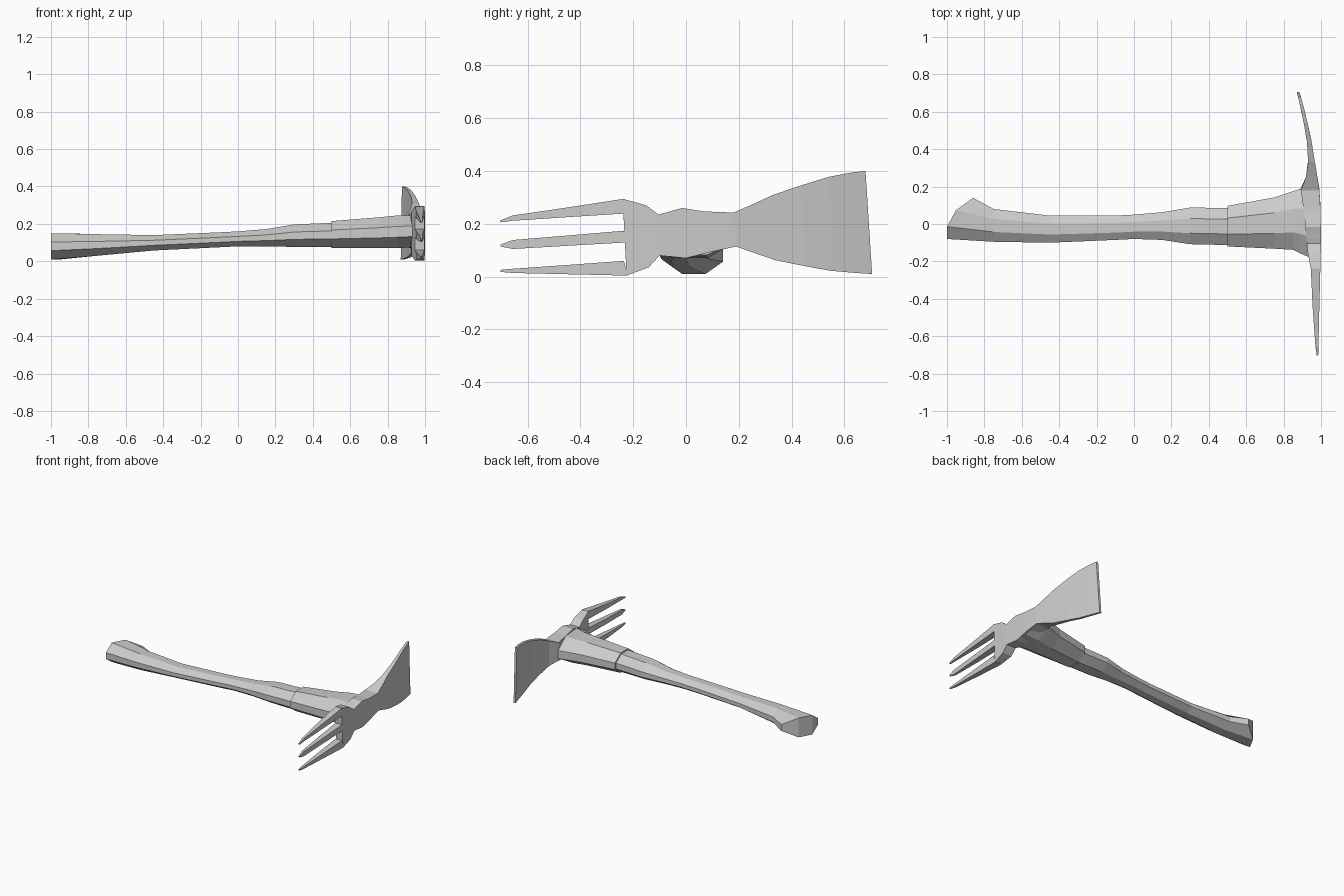
import bpy
import bmesh

old = bpy.data.objects.get("Cube")
if old:
    bpy.data.objects.remove(old, do_unlink=True)

grey = bpy.data.materials.new("plain grey")
grey.use_nodes = True
colour = (0.6, 0.6, 0.6, 1)
grey.diffuse_color = colour
grey.node_tree.nodes["Principled BSDF"].inputs["Base Color"].default_value = colour

OCTAGON = [(1, .33), (.4, 1), (-.4, 1), (-1, .33),
           (-1, -.33), (-.4, -1), (.4, -1), (1, -.33)]


def finish(name, bm):
    bmesh.ops.recalc_face_normals(bm, faces=bm.faces)
    mesh = bpy.data.meshes.new(name)
    bm.to_mesh(mesh)
    bm.free()
    mesh.materials.append(grey)
    obj = bpy.data.objects.new(name, mesh)
    bpy.context.collection.objects.link(obj)
    return obj


def bridge(bm, rings):
    for a, b in zip(rings, rings[1:]):
        n = len(a)
        for i in range(n):
            j = (i + 1) % n
            bm.faces.new((a[i], a[j], b[j], b[i]))


def loft(name, sections, slant=None):
    """Eight-sided shaft along x; each section is x, y0, y1, z0, z1."""
    bm = bmesh.new()
    rings = []
    for k, (x, y0, y1, z0, z1) in enumerate(sections):
        ring = []
        for u, v in OCTAGON:
            y = (y0 + y1) / 2 + u * (y1 - y0) / 2
            z = (z0 + z1) / 2 + v * (z1 - z0) / 2
            ring.append(bm.verts.new((x + (slant(y) if slant and k == 0 else 0), y, z)))
        rings.append(ring)
    bridge(bm, rings)
    for r in (rings[0], rings[-1]):
        for i in range(3):
            bm.faces.new((r[i], r[i + 1], r[6 - i], r[7 - i]))
    return finish(name, bm)


def lookup(table, y):
    """Straight-line interpolation in rows of (y, value)."""
    if y <= table[0][0]:
        return table[0][1]
    for (a, p), (b, q) in zip(table, table[1:]):
        if y <= b:
            return p + (q - p) * (y - a) / (b - a)
    return table[-1][1]


# Outer face position and thickness of the head along y
OUTER = [(-.7, .985), (-.4, .992), (-.1, 1), (.1, .997), (.2, .99), (.3, .972),
         (.45, .948), (.6, .915), (.705, .885)]
THICK = [(-.7, .008), (-.65, .017), (-.4, .04), (-.22, .052), (-.16, .07), (.19, .1),
         (.25, .062), (.33, .036), (.45, .024), (.705, .015)]


def ribbon(name, rows):
    """Curved plate; each row is y at bottom, y at top, z0, z1."""
    bm = bmesh.new()
    rings = []
    for yb, yt, z0, z1 in rows:
        ring = []
        for y, z, inner in ((yb, z0, 0), (yt, z1, 0), (yt, z1, 1), (yb, z0, 1)):
            x = lookup(OUTER, y) - inner * lookup(THICK, y)
            ring.append(bm.verts.new((x, y, z)))
        rings.append(ring)
    bridge(bm, rings)
    bm.faces.new(rings[0])
    bm.faces.new(rings[-1])
    return finish(name, bm)


# Handle with a slanted, rounded butt
loft("handle", [
    (-1, -.08, .14, .01, .15), (-.75, -.095, .08, .03, .145),
    (-.45, -.1, .045, .058, .14), (-.1, -.085, .045, .075, .155),
    (0, -.08, .05, .08, .16), (.15, -.085, .063, .08, .172),
    (.3, -.108, .088, .077, .197), (.52, -.113, .085, .077, .207),
], slant=lambda y: .14 * (max(0, y + .02) / .16) ** 2)

# Socket flaring into the head
loft("socket", [
    (.5, -.12, .097, .072, .215), (.75, -.132, .142, .07, .235),
    (.85, -.138, .175, .07, .245), (.885, -.155, .187, .072, .246),
    (.93, -.175, .188, .075, .246), (.985, -.175, .188, .082, .246),
])

# Neck and hoe blade
ribbon("hoe_blade", [
    (-.225, -.24, .004, .295), (-.14, -.15, .036, .27), (-.1, -.105, .08, .235),
    (0, -.015, .07, .26), (.1, .07, .095, .247), (.19, .18, .114, .243),
    (.25, .25, .093, .273), (.34, .33, .062, .31), (.45, .44, .04, .347),
    (.55, .54, .022, .378), (.645, .63, .014, .395), (.705, .68, .01, .4),
])

# Fork tines: root bottom, root top, tip height, shoulder bottom and top
for name, root0, root1, tip, low, high in (
        ("upper_tine", .24, .295, .21, .212, .232),
        ("middle_tine", .13, .174, .118, .105, .139),
        ("lower_tine", .004, .06, .022, .014, .03)):
    ribbon(name, [
        (-.702, -.702, tip - .004, tip + .004), (-.655, -.655, low, high),
        (-.44, -.44, (low + root0) / 2, (high + root1) / 2),
        (-.22, -.235, root0, root1),
    ])
